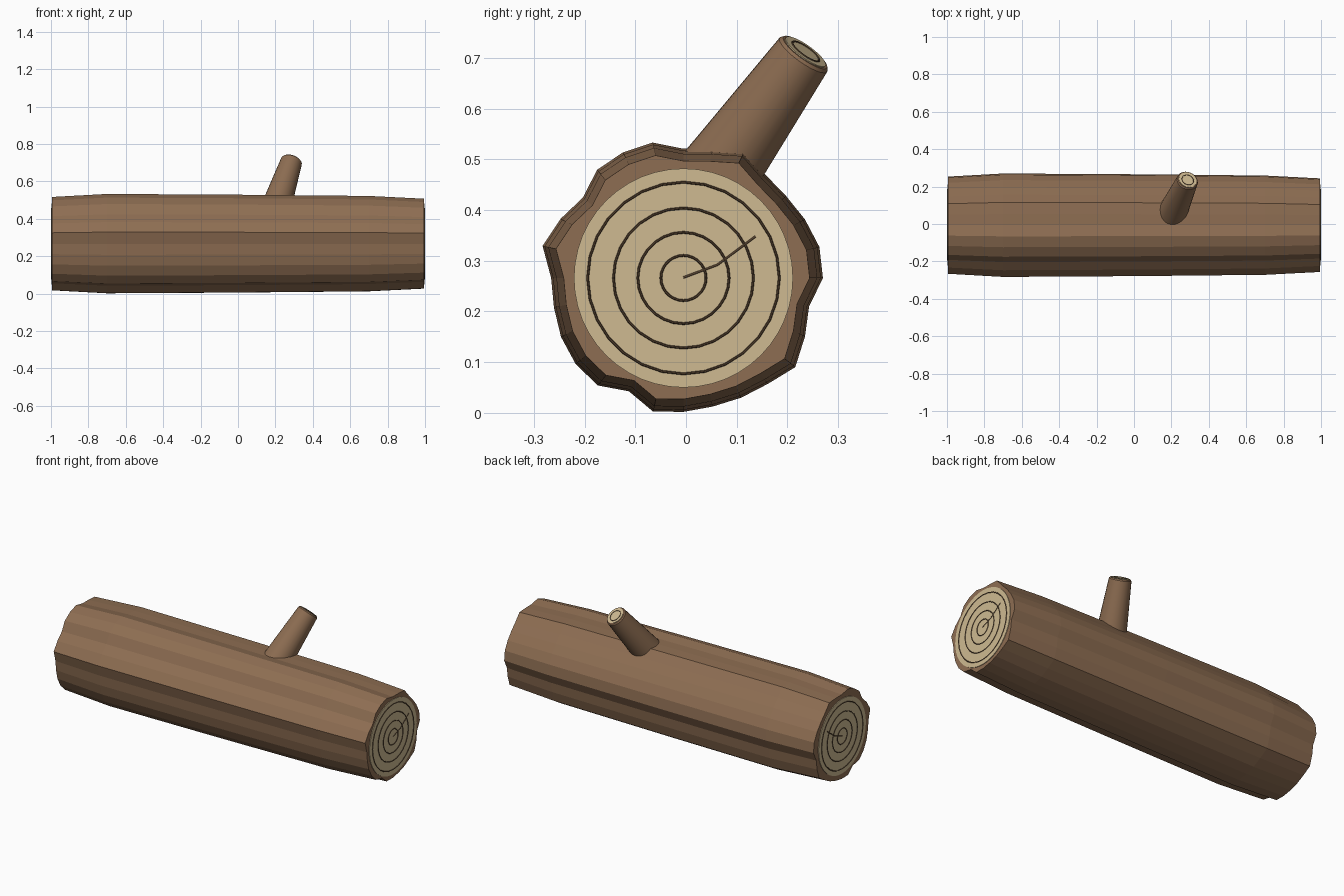
import bpy, bmesh
from math import sin, cos, tau
from mathutils import Vector, Matrix

cube = bpy.data.objects.get("Cube")
if cube:
    bpy.data.objects.remove(cube)


def material(name, rgb):
    m = bpy.data.materials.new(name)
    m.use_nodes = True
    m.diffuse_color = (*rgb, 1)
    m.node_tree.nodes["Principled BSDF"].inputs["Base Color"].default_value = (*rgb, 1)
    return m


BARK = material("brown bark", (0.27, 0.155, 0.085))
WOOD = material("pale cut wood", (0.62, 0.49, 0.285))
GRAIN = material("dark grain", (0.09, 0.053, 0.028))
AXIS_Y, AXIS_Z = -0.005, 0.266


def mesh_object(name, bm, mat):
    bmesh.ops.recalc_face_normals(bm, faces=bm.faces)
    me = bpy.data.meshes.new(name)
    bm.to_mesh(me)
    bm.free()
    me.materials.append(mat)
    ob = bpy.data.objects.new(name, me)
    bpy.context.collection.objects.link(ob)
    return ob


def loft(name, rings, mat):
    """Skin a closed tube through rings of points and cap both ends."""
    bm = bmesh.new()
    loops = [[bm.verts.new(p) for p in ring] for ring in rings]
    n = len(loops[0])
    for a, b in zip(loops, loops[1:]):
        for i in range(n):
            j = (i + 1) % n
            bm.faces.new((a[i], a[j], b[j], b[i]))
    bm.faces.new(loops[0])
    bm.faces.new(loops[-1])
    return mesh_object(name, bm, mat)


def circle(frame, radius, z, sides):
    return [frame @ Vector((radius * cos(tau * i / sides), radius * sin(tau * i / sides), z))
            for i in range(sides)]


def cut_face(name, frame, radius, ring_radii, line):
    """Pale disc with thin raised growth rings; frame's z points outward."""
    loft(name + "_wood", [circle(frame, radius, z, 48) for z in (-0.012, 0)], WOOD)
    for k, r in enumerate(ring_radii):
        bpy.ops.mesh.primitive_torus_add(major_radius=r, minor_radius=line,
                                         major_segments=28, minor_segments=6)
        ob = bpy.context.object
        ob.name = f"{name}_growth_ring_{k + 1}"
        ob.matrix_world = frame
        ob.data.materials.append(GRAIN)


def facing(point, direction):
    rot = Vector(direction).to_track_quat('Z', 'Y').to_matrix().to_4x4()
    return Matrix.Translation(point) @ rot


# Log: an uneven bark outline, swelling in the middle and narrower at the ends
OUTLINE = [.275, .275, .266, .259, .260, .278, .261, .255, .274, .275, .273, .254, .269, .285,
           .261, .262, .268, .272, .271, .248, .270, .264, .260, .262, .267, .282, .266, .254]
STATIONS = [(-.994, .94), (-.7, 1), (0, .985), (.7, .96), (.994, .905)]
log_rings = []
for x, s in STATIONS:
    log_rings.append([(x, AXIS_Y + s * r * cos(tau * i / len(OUTLINE)),
                       AXIS_Z + s * r * sin(tau * i / len(OUTLINE)))
                      for i, r in enumerate(OUTLINE)])
loft("log_bark", log_rings, BARK)

# Cut ends with growth rings and a drying crack
for side, name in ((1, "left_end"), (-1, "right_end")):
    x = side * 0.9975
    cut_face(name, facing((x, AXIS_Y, AXIS_Z), (side, 0, 0)), 0.216,
             (0.0445, 0.09, 0.138, 0.189), 0.0025)
    curve = bpy.data.curves.new(name + "_crack", 'CURVE')
    curve.dimensions = '3D'
    curve.bevel_depth = 0.0025
    curve.bevel_resolution = 1
    spline = curve.splines.new('POLY')
    path = [(-0.005, 0.267), (0.062, 0.292), (0.137, 0.348)]
    spline.points.add(len(path) - 1)
    for p, (y, z) in zip(spline.points, path):
        p.co = (x, y, z, 1)
    curve.materials.append(GRAIN)
    bpy.context.collection.objects.link(bpy.data.objects.new(name + "_crack", curve))

# Branch stub: tapered, with a softened rim
tip = Vector((0.287, 0.235, 0.711))
base = Vector((0.215, 0.080, 0.495))
frame = facing(tip, tip - base)
length = (tip - base).length
stub = loft("branch_stub", [circle(frame, r, z, 24) for r, z in
                            ((0.088, -length - 0.15), (0.077, -length),
                             (0.058, -0.006), (0.053, 0))], BARK)
for o in bpy.context.selected_objects:
    o.select_set(False)
stub.select_set(True)
bpy.context.view_layer.objects.active = stub
bpy.ops.object.shade_smooth_by_angle()
cut_face("branch_tip", frame @ Matrix.Translation((0, 0, 0.002)), 0.048, (0.032,), 0.002)
